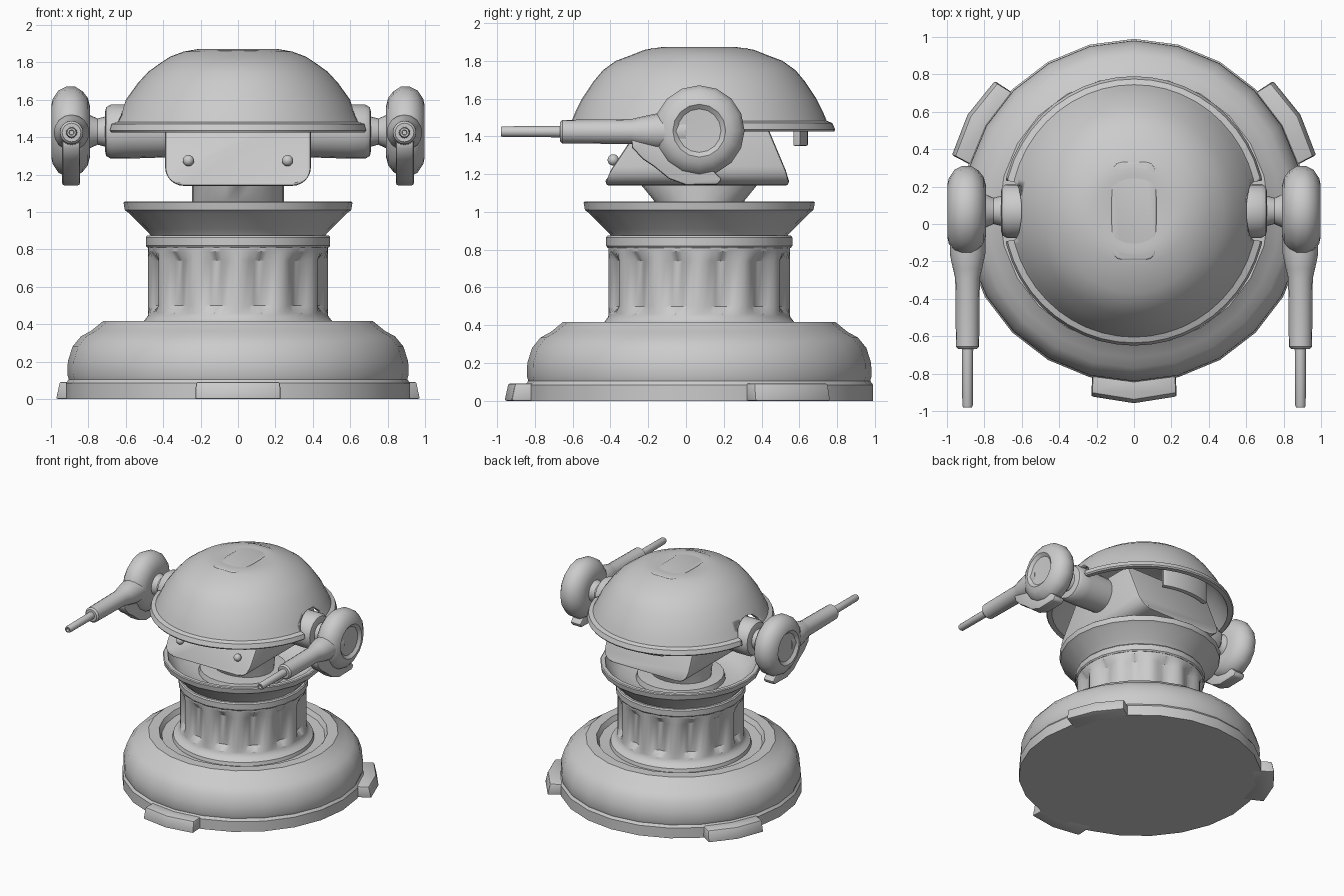
import bpy, bmesh
from math import sin, cos, pi, radians

if "Cube" in bpy.data.objects:
    bpy.data.objects.remove(bpy.data.objects["Cube"])

CY = 0.07  # shared centre of the turned parts along y


def finish(name, bm, angle=35):
    bmesh.ops.remove_doubles(bm, verts=bm.verts, dist=1e-5)
    bmesh.ops.recalc_face_normals(bm, faces=bm.faces)
    me = bpy.data.meshes.new(name)
    bm.to_mesh(me)
    bm.free()
    ob = bpy.data.objects.new(name, me)
    bpy.context.collection.objects.link(ob)
    bpy.ops.object.select_all(action='DESELECT')
    ob.select_set(True)
    bpy.context.view_layer.objects.active = ob
    bpy.ops.object.shade_smooth_by_angle(angle=radians(angle))
    return ob


def up(x, y, z):
    return (x, y + CY, z)


def side(s):
    return lambda x, y, z: (s * z, x + CY, y + 1.43)


def forward(s):
    return lambda x, y, z: (s * 0.89 + x, -z, y + 1.425)


def lathe(name, profile, segs=24, place=up, flute=None, angle=35):
    """Turn (r, z) or (rx, ry, z) points; zero radius closes to a pole."""
    bm = bmesh.new()
    rings = []
    for p in profile:
        rx, ry, z = p if len(p) == 3 else (p[0], p[0], p[1])
        n = segs if rx > 0 else 1
        ring = []
        for i in range(n):
            a = 2 * pi * i / segs
            k = 1 - (flute(a, z) if flute else 0)
            ring.append(bm.verts.new(place(rx * k * cos(a), ry * k * sin(a), z)))
        rings.append(ring)
    for A, B in zip(rings, rings[1:]):
        for i in range(segs):
            j = (i + 1) % segs
            vs = [A[i % len(A)], A[j % len(A)], B[j % len(B)], B[i % len(B)]]
            vs = list(dict.fromkeys(vs))
            if len(vs) > 2:
                bm.faces.new(vs)
    return finish(name, bm, angle)


def prism(name, outline, lo, hi, bevel=0.01):
    """Join an outline placed by lo(point) and hi(point) into a solid."""
    bm = bmesh.new()
    a = [bm.verts.new(lo(p)) for p in outline]
    b = [bm.verts.new(hi(p)) for p in outline]
    bm.faces.new(a)
    bm.faces.new(b)
    n = len(a)
    for i in range(n):
        bm.faces.new((a[i], a[(i + 1) % n], b[(i + 1) % n], b[i]))
    bmesh.ops.recalc_face_normals(bm, faces=bm.faces)
    if bevel:
        caps = [e for e in bm.edges if e.calc_face_angle(0) > radians(50)]
        bmesh.ops.bevel(bm, geom=caps, offset=bevel, segments=2, profile=0.5, affect='EDGES')
    return finish(name, bm)


# Round base with a recess around the column
lathe("base", [(0, 0), (.92, 0), (.92, .085), (.905, .105), (.912, .13), (.91, .2), (.885, .28),
               (.84, .335), (.785, .365), (.72, .418), (.64, .418), (.62, .38), (.5, .37), (0, .37)])

# Three feet, each following two sides of the base rim
for n, mid in enumerate((-90, 30, 150)):
    def foot(p, z, r_out, mid=mid):
        r, da = p
        r = r_out if r > .95 else r
        a = radians(mid + da)
        return (r * cos(a), r * sin(a) + CY, z)
    outline = [(.85, -15), (1.02, -13), (1.03, 0), (1.02, 13), (.85, 15), (.88, 0)]
    prism(f"foot_{n + 1}", outline, lambda p: foot(p, 0, p[0]),
          lambda p: foot(p, .092, p[0] - .02))

# Fluted column: twelve scooped panels
def flute(a, z):
    return .09 * sin(6 * a) ** 2 if .47 < z < .78 else 0

lathe("column", [(0, .36), (.54, .36), (.53, .4), (.5, .42), (.482, .445), (.48, .46), (.48, .5),
                 (.48, .74), (.48, .79), (.48, .82), (0, .82)], 96, flute=flute)

# Collar and flared open bowl
lathe("collar", [(0, .81), (.485, .81), (.493, .82), (.493, .865), (.485, .875), (0, .875)])
lathe("bowl", [(0, .87), (.465, .87), (.475, .885), (.5, .91), (.585, .995), (.605, 1.01), (.612, 1.05),
               (.605, 1.056), (.575, 1.056), (.565, 1.03), (.47, .94), (.34, .92), (.33, .96),
               (.27, .965), (0, .965)])

# Neck, widening front to back towards the head
lathe("neck", [(0, 0, .95), (.245, .2, .95), (.245, .24, 1.06), (.245, .305, 1.14),
               (.245, .305, 1.16), (0, 0, 1.16)])

# Head block: rounded lower corners, sloping front and back
outline = [(-.39, 1.55)]
for cx, a0 in ((-.29, 180), (.29, 270)):
    outline += [(cx + .1 * cos(radians(a0 + d)), 1.24 + .1 * sin(radians(a0 + d)))
                for d in range(0, 91, 15)]
outline += [(.39, 1.55)]
prism("head", outline,
      lambda p: (p[0], -.425 + max(0, p[1] - 1.18) * .66, p[1]),
      lambda p: (p[0], .545 - max(0, p[1] - 1.18) * .42, p[1]), .015)

# Domed shell, hollow, with a flanged rim
dome = lathe("dome", [(.66, .675, 1.425), (.695, .715, 1.425), (.705, .72, 1.435), (.695, .705, 1.47),
                      (.66, .675, 1.482), (.635, .655, 1.53), (.6, .62, 1.6), (.535, .56, 1.69),
                      (.48, .51, 1.75), (.41, .44, 1.8), (.365, .36, 1.83), (.29, .29, 1.858),
                      (.21, .2, 1.872), (.13, .14, 1.86), (0, 0, 1.86), (0, 0, 1.82),
                      (.34, .34, 1.79), (.46, .48, 1.72), (.56, .58, 1.6), (.62, .635, 1.5),
                      (.66, .675, 1.425)], 48)

# Side notches that clear the arms
cutter = lathe("notch_cutter", [(0, -1.2), (.165, -1.2), (.165, -.5), (0, -.5), (0, .5),
                                (.165, .5), (.165, 1.2), (0, 1.2)], 24, side(1))
cutter.hide_render = True
mod = dome.modifiers.new("notches", 'BOOLEAN')
mod.operation = 'DIFFERENCE'
mod.object = cutter
bpy.context.view_layer.objects.active = dome
bpy.ops.object.modifier_apply(modifier=mod.name)
bpy.data.objects.remove(cutter)

# Low pad on top of the dome
pad = []
for sx, sy, a0 in ((1, 1, 0), (-1, 1, 90), (-1, -1, 180), (1, -1, 270)):
    pad += [(sx * .07 + .06 * cos(radians(a0 + d)), sy * .21 + .06 * sin(radians(a0 + d)))
            for d in range(0, 91, 30)]
prism("top_pad", pad, lambda p: up(p[0], p[1], 1.83),
      lambda p: up(p[0] * .9, p[1] * .96, 1.867), .006)

# Curved bracket under the back of the dome
arc = [(.575, d) for d in range(-22, 23, 4)] + [(.535, d) for d in range(22, -23, -4)]
arc_at = lambda z: (lambda p: up(p[0] * sin(radians(p[1])), p[0] * cos(radians(p[1])), z))
prism("rear_bracket", arc, arc_at(1.35), arc_at(1.64), .006)

# Eyes, arms, discs and guns on both sides
for s, tag in ((-1, "left"), (1, "right")):
    bm = bmesh.new()
    bmesh.ops.create_uvsphere(bm, u_segments=16, v_segments=10, radius=.03)
    bmesh.ops.translate(bm, verts=bm.verts, vec=(s * .265, -.385, 1.275))
    finish(f"{tag}_eye", bm)

    lathe(f"{tag}_arm", [(0, .3), (.135, .3), (.145, .6), (.145, .68), (.13, .705),
                         (.1, .712), (0, .712)], 20, side(s))
    lathe(f"{tag}_axle", [(0, .69), (.085, .69), (.078, .72), (.07, .75), (.085, .785),
                          (.1, .81), (0, .81)], 20, side(s))
    lathe(f"{tag}_disc", [(0, .79), (.13, .79), (.18, .803), (.215, .83), (.24, .87), (.24, .92),
                          (.22, .96), (.175, .99), (.14, .998), (.13, .99), (.115, .978),
                          (0, .975)], 16, side(s))
    lathe(f"{tag}_barrel", [(0, 0), (.095, 0), (.095, .16), (.078, .24), (.066, .29), (.062, .655),
                            (.05, .668), (0, .668)], 16, forward(s))
    lathe(f"{tag}_muzzle", [(0, .64), (.032, .64), (.03, .69), (.028, .97), (.024, .98),
                            (.014, .98), (.012, .96), (0, .96)], 12, forward(s))

    # Guard hugging the underside of the disc
    guard = [(-.29, 1.39), (-.285, 1.34), (-.23, 1.28), (-.17, 1.24), (-.09, 1.175), (0, 1.142),
             (.17, 1.145), (.19, 1.175), (.06, 1.3), (-.1, 1.4)]
    prism(f"{tag}_guard", guard, lambda p: (s * .845, p[0], p[1]),
          lambda p: (s * .94, p[0], p[1]), .012)
